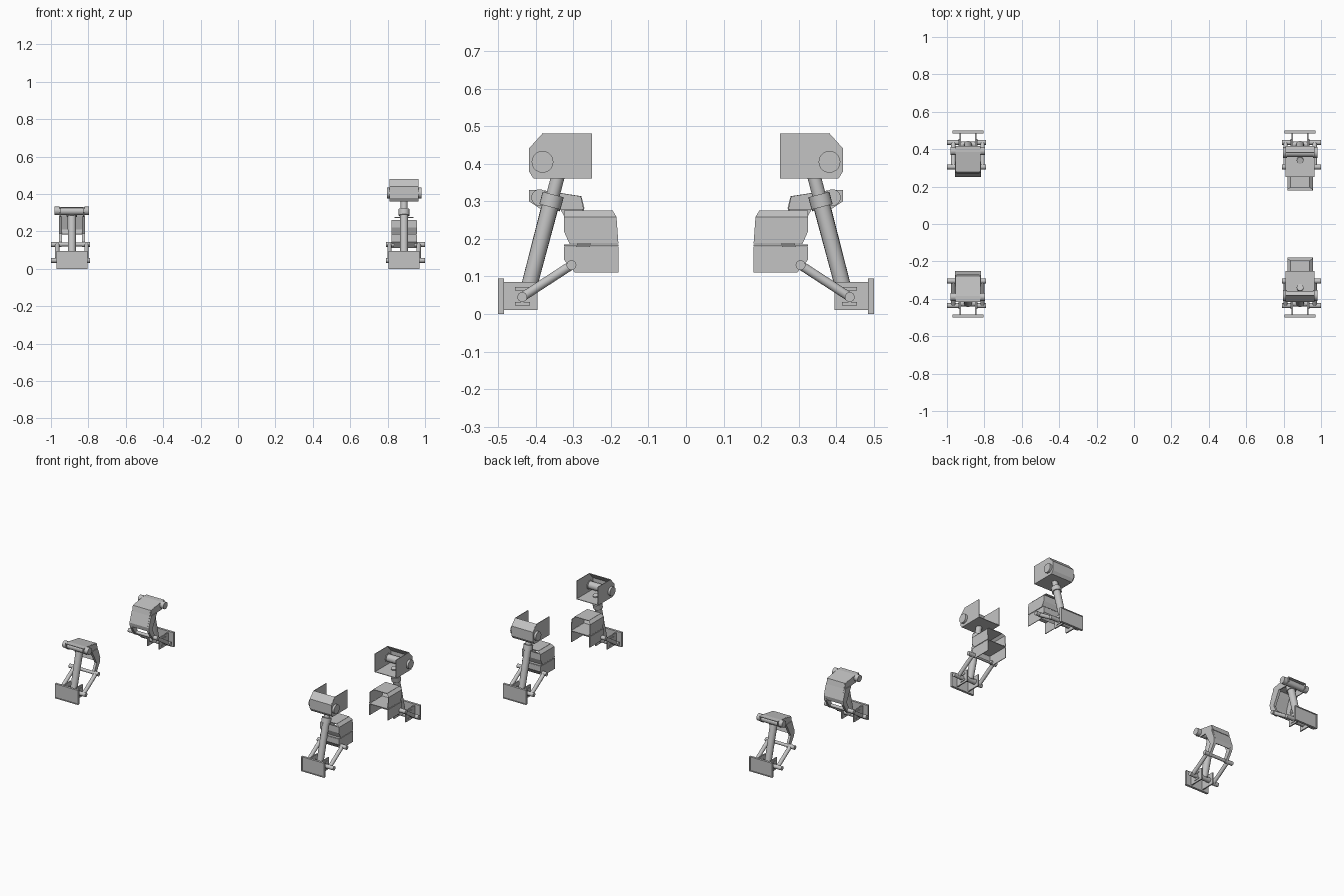
import bpy, bmesh, math
from mathutils import Vector

if "Cube" in bpy.data.objects:
    bpy.data.objects.remove(bpy.data.objects["Cube"])

grey = bpy.data.materials.new("light_grey")
grey.diffuse_color = (0.55, 0.55, 0.55, 1)
grey.use_nodes = True
grey.node_tree.nodes["Principled BSDF"].inputs["Base Color"].default_value = grey.diffuse_color

# Each unit has local coordinates: x outward from its centre, y negative outward.
unit = {"sx": 1, "sy": 1, "cx": 0.888}


def place(p):
    x, y, z = p
    return Vector((unit["sx"] * (unit["cx"] + x), unit["sy"] * y, z))


def finish(name, bm, smooth=False):
    bmesh.ops.recalc_face_normals(bm, faces=bm.faces)
    me = bpy.data.meshes.new(name)
    bm.to_mesh(me)
    bm.free()
    ob = bpy.data.objects.new(name, me)
    bpy.context.collection.objects.link(ob)
    me.materials.append(grey)
    if smooth:
        bpy.ops.object.select_all(action='DESELECT')
        ob.select_set(True)
        bpy.context.view_layer.objects.active = ob
        bpy.ops.object.shade_smooth_by_angle(angle=math.radians(35))
    return ob


def prism(name, profile, x0, x1):
    """Side profile in (y, z) pushed along x."""
    bm = bmesh.new()
    a = [bm.verts.new(place((x0, y, z))) for y, z in profile]
    b = [bm.verts.new(place((x1, y, z))) for y, z in profile]
    n = len(profile)
    bm.faces.new(a)
    bm.faces.new(b)
    for i in range(n):
        j = (i + 1) % n
        bm.faces.new((a[i], a[j], b[j], b[i]))
    return finish(name, bm)


def box(name, x0, x1, y0, y1, z0, z1):
    return prism(name, [(y0, z0), (y1, z0), (y1, z1), (y0, z1)], x0, x1)


def sheet(name, path, half):
    """Bent plate following an open (y, z) path."""
    bm = bmesh.new()
    rows = [[bm.verts.new(place((s * half, y, z))) for s in (-1, 1)] for y, z in path]
    for r, q in zip(rows, rows[1:]):
        bm.faces.new((r[0], r[1], q[1], q[0]))
    ob = finish(name, bm)
    mod = ob.modifiers.new("thickness", 'SOLIDIFY')
    mod.thickness = 0.004
    mod.offset = 0
    return ob


def rod(name, p0, p1, r, r2=None, sides=20):
    a, b = place(p0), place(p1)
    bm = bmesh.new()
    bmesh.ops.create_cone(bm, cap_ends=True, segments=sides, radius1=r,
                          radius2=r2 or r, depth=(b - a).length)
    rot = (b - a).to_track_quat('Z', 'Y')
    for v in bm.verts:
        v.co = rot @ v.co + (a + b) / 2
    return finish(name, bm, True)


def leg_point(z):
    return (0, -0.437 + 0.262 * (z - 0.0), z)


def foot():
    # Foot plate with raised rim
    box("foot_plate", -0.08, 0.08, -0.496, -0.487, 0.004, 0.09)
    for s in (-1, 1):
        box("foot_rim_side", s * 0.076, s * 0.083, -0.5, -0.485, 0, 0.095)
        # Bracket cheeks with two slot plates
        box("foot_bracket", s * 0.038, s * 0.046, -0.487, -0.395, 0.01, 0.085)
        for z in (0.022, 0.062):
            box("bracket_slot", s * 0.046, s * 0.05, -0.455, -0.415, z, z + 0.01)
        # Diagonal strut with its end pins
        rod("side_strut", (s * 0.078, -0.436, 0.045), (s * 0.078, -0.305, 0.13), 0.012)
        end = 0.112 if s > 0 else 0.098
        rod("lower_pin", (s * 0.04, -0.436, 0.045), (s * end, -0.436, 0.045), 0.013)
        rod("upper_pin", (s * 0.055, -0.305, 0.13), (s * end, -0.305, 0.13), 0.013)
    for z in (0, 0.09):
        box("foot_rim_bar", -0.083, 0.083, -0.5, -0.485, z, z + 0.005)
    rod("foot_axle", (-0.045, -0.425, 0.045), (0.045, -0.425, 0.045), 0.016)


def tall_unit():
    # Leg with collar and thinner upper piston
    rod("leg", leg_point(0.05), leg_point(0.3), 0.021, 0.022)
    rod("leg_collar", leg_point(0.285), leg_point(0.318), 0.029)
    rod("leg_piston", leg_point(0.3), leg_point(0.375), 0.018)
    # Open top bracket
    wall = [(-0.25, 0.36), (-0.25, 0.48), (-0.38, 0.48), (-0.418, 0.44),
            (-0.418, 0.38), (-0.405, 0.36)]
    for s in (-1, 1):
        prism("bracket_wall", wall, s * 0.074, s * 0.078)
        rod("axle_cap", (s * 0.07, -0.382, 0.405), (s * 0.092, -0.382, 0.405), 0.029)
    sheet("bracket_shell", [(-0.38, 0.48), (-0.416, 0.44), (-0.416, 0.38),
                            (-0.405, 0.362), (-0.25, 0.362)], 0.076)
    rod("bracket_axle", (-0.076, -0.382, 0.405), (0.076, -0.382, 0.405), 0.024)
    # Upper hood, open towards the middle
    side = [(-0.325, 0.258), (-0.185, 0.258), (-0.18, 0.187), (-0.308, 0.187), (-0.325, 0.22)]
    lower = [(-0.325, 0.18), (-0.18, 0.18), (-0.18, 0.11), (-0.295, 0.11), (-0.325, 0.145)]
    for s in (-1, 1):
        prism("hood_side", side, s * 0.064, s * 0.068)
        prism("lower_side", lower, s * 0.064, s * 0.068)
        # Sloped hood shoulder
        bm = bmesh.new()
        pts = [(0.068, -0.325, 0.258), (0.068, -0.185, 0.258),
               (0.05, -0.195, 0.275), (0.05, -0.325, 0.275)]
        bm.faces.new([bm.verts.new(place((s * x, y, z))) for x, y, z in pts])
        finish("hood_shoulder", bm)
    sheet("hood_top", [(-0.195, 0.274), (-0.323, 0.274)], 0.05)
    sheet("hood_end", [(-0.323, 0.26), (-0.323, 0.22), (-0.308, 0.187)], 0.066)
    sheet("hood_floor", [(-0.325, 0.183), (-0.18, 0.183)], 0.066)
    sheet("lower_end", [(-0.323, 0.18), (-0.323, 0.145), (-0.295, 0.112)], 0.066)


def short_unit():
    rod("leg", leg_point(0.05), leg_point(0.305), 0.021, 0.023)
    rod("leg_collar", leg_point(0.28), leg_point(0.312), 0.028)
    # Low top bracket with cross axle
    cheek = [(-0.418, 0.33), (-0.385, 0.33), (-0.28, 0.313), (-0.272, 0.278),
             (-0.385, 0.278), (-0.418, 0.3)]
    for s in (-1, 1):
        prism("bracket_cheek", cheek, s * 0.06, s * 0.066)
        rod("axle_cap", (s * 0.066, -0.39, 0.31), (s * 0.092, -0.39, 0.31), 0.022)
        # Bent arm reaching down to the struts
        arm = [(-0.335, 0.28), (-0.275, 0.28), (-0.25, 0.21), (-0.255, 0.18),
               (-0.295, 0.118), (-0.315, 0.13), (-0.288, 0.19)]
        prism("rear_arm", arm, s * 0.054, s * 0.07)
    sheet("bracket_top", [(-0.418, 0.328), (-0.385, 0.328), (-0.28, 0.312),
                          (-0.272, 0.28)], 0.062)
    rod("bracket_axle", (-0.07, -0.39, 0.308), (0.07, -0.39, 0.308), 0.02)
    sheet("arm_panel", [(-0.275, 0.28), (-0.252, 0.21), (-0.257, 0.185)], 0.06)
    rod("arm_axle", (-0.06, -0.305, 0.13), (0.06, -0.305, 0.13), 0.01)


# Four units: tall on one side, short on the other, mirrored front to back
for sx in (1, -1):
    for sy in (1, -1):
        unit["sx"], unit["sy"] = sx, sy
        foot()
        if sx > 0:
            tall_unit()
        else:
            short_unit()
